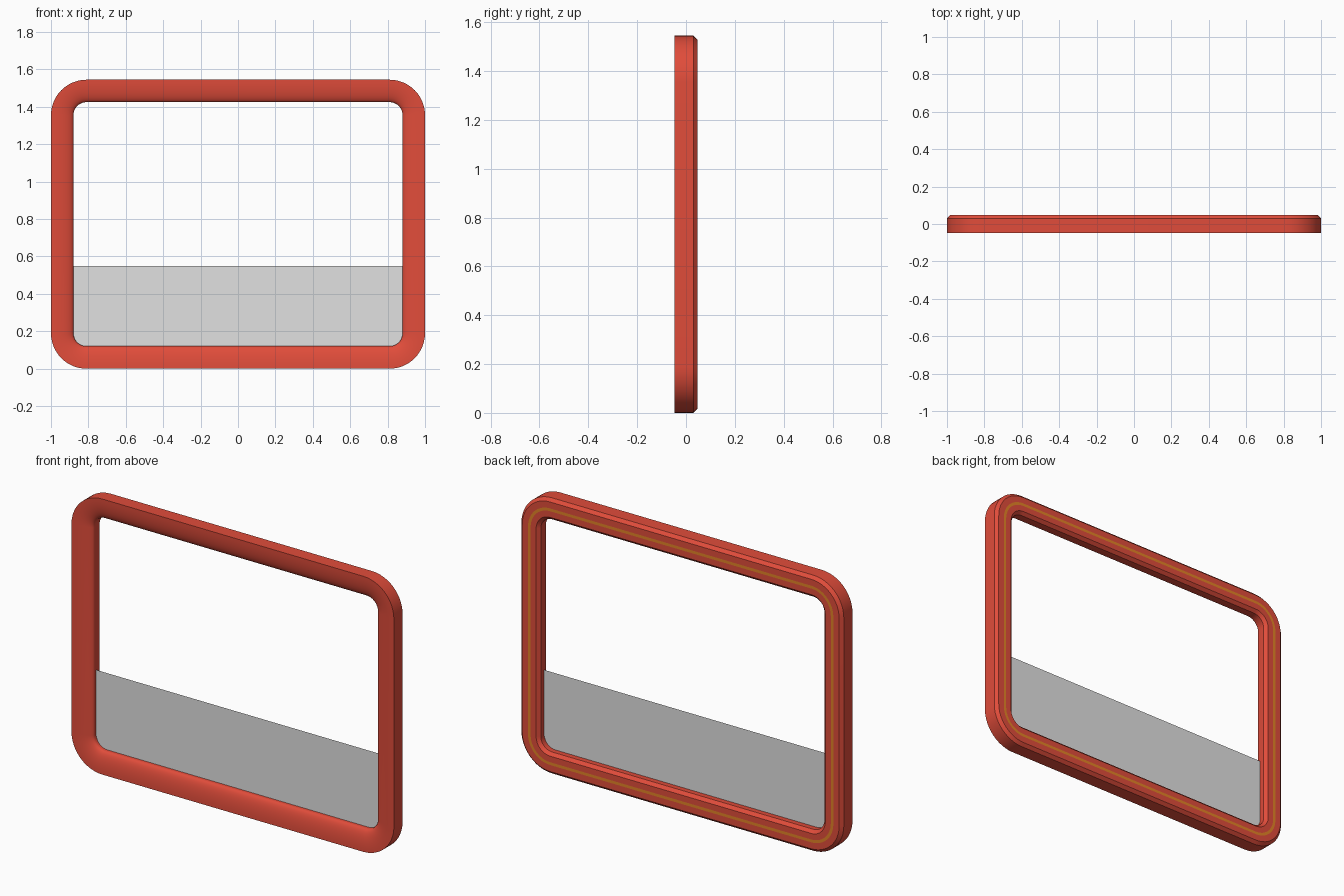
import bpy, bmesh, math

if "Cube" in bpy.data.objects:
    bpy.data.objects.remove(bpy.data.objects["Cube"])

W, H = 1.0, 1.545        # half width, full height
R, T, D = 0.19, 0.12, 0.047   # outer corner radius, bar width, half depth
SEG = 12


def material(name, rgb):
    m = bpy.data.materials.new(name)
    m.diffuse_color = (*rgb, 1.0)
    m.use_nodes = True
    m.node_tree.nodes["Principled BSDF"].inputs["Base Color"].default_value = m.diffuse_color
    return m


red = material("red", (0.75, 0.073, 0.043))
amber = material("amber", (0.77, 0.224, 0.02))
grey = material("pale grey", (0.75, 0.75, 0.75))


def rounded_loop(inset):
    """Rounded rectangle (x, z), inset from the outer outline."""
    r = R - inset
    pts = []
    corners = [(W - R, H - R), (R - W, H - R), (R - W, R), (W - R, R)]
    for i, (cx, cz) in enumerate(corners):
        for k in range(SEG + 1):
            a = math.pi / 2 * (i + k / SEG)
            pts.append((cx + r * math.cos(a), cz + r * math.sin(a)))
    return pts


def finish(bm, name, mats):
    me = bpy.data.meshes.new(name)
    bm.to_mesh(me)
    bm.free()
    ob = bpy.data.objects.new(name, me)
    bpy.context.collection.objects.link(ob)
    for m in mats:
        me.materials.append(m)
    return ob


# Frame cross-section as (inset, y): domed front, straight wall, chamfered back
dome_y = -0.012
profile = [(T * math.sin(a), dome_y - (D + dome_y) * math.cos(a))
           for a in (math.pi / 2 * i / 10 for i in range(11))]
profile += [(T, 0.03), (T - 0.017, D), (0.069, D), (0.053, D), (0.017, D), (0, 0.03)]
stripe = len(profile) - 4   # segment between the two middle back points

bm = bmesh.new()
rings = [[bm.verts.new((x, y, z)) for x, z in rounded_loop(d)] for d, y in profile]
for s, ring in enumerate(rings):
    nxt = rings[(s + 1) % len(rings)]
    n = len(ring)
    for i in range(n):
        j = (i + 1) % n
        f = bm.faces.new((ring[i], ring[j], nxt[j], nxt[i]))
        f.material_index = 1 if s == stripe else 0
bmesh.ops.recalc_face_normals(bm, faces=bm.faces[:])
frame = finish(bm, "frame", [red, amber])
bpy.context.view_layer.objects.active = frame
frame.select_set(True)
bpy.ops.object.shade_smooth_by_angle(angle=math.radians(30))

# Lower panel: thin sheet filling the bottom of the opening
top = 0.55
bm = bmesh.new()
outline = [(W - T, top), (T - W, top)] + [p for p in rounded_loop(T) if p[1] < top]
bm.faces.new([bm.verts.new((x, 0.0, z)) for x, z in outline])
finish(bm, "lower_panel", [grey])
